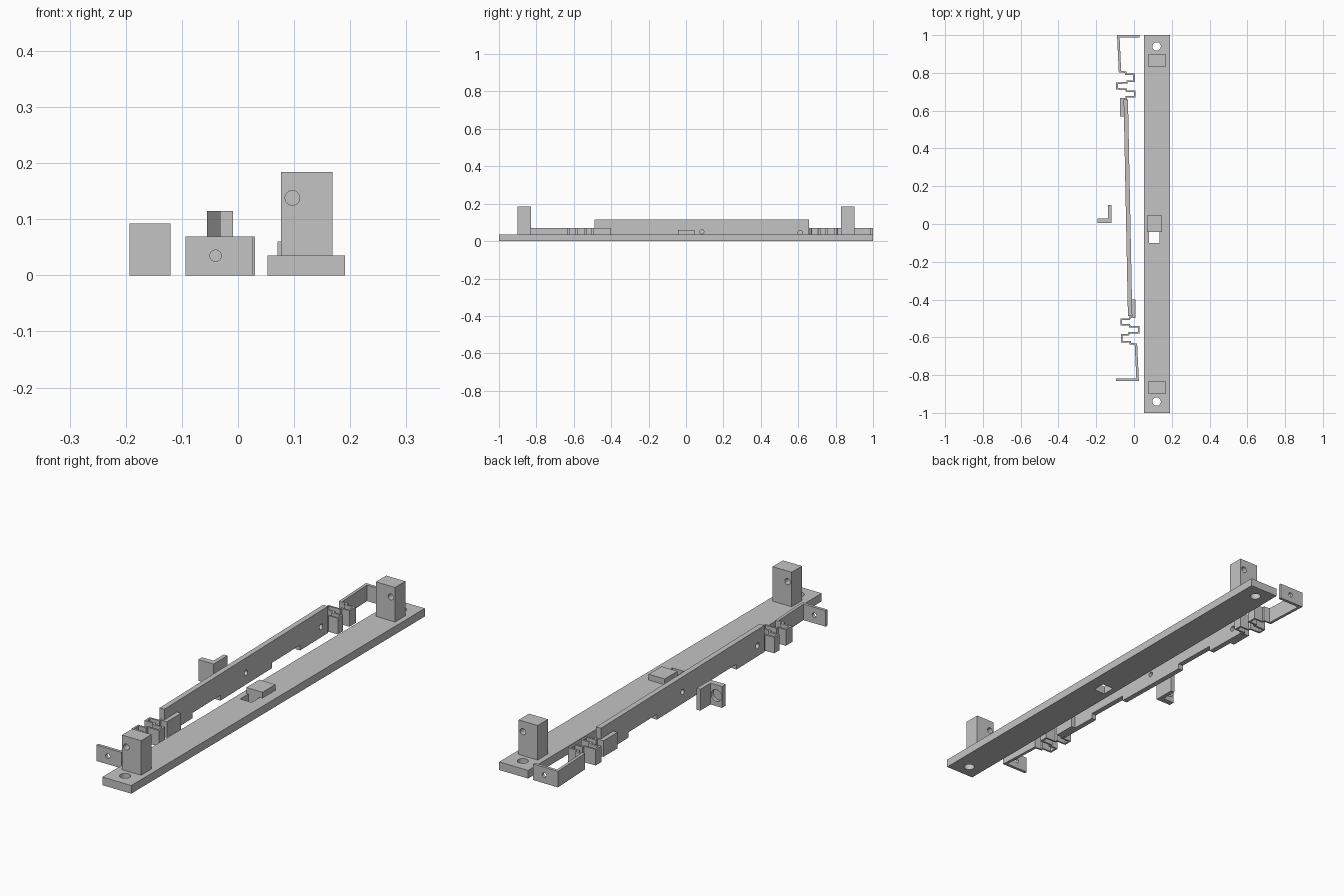
import bpy, bmesh, math
from mathutils import Vector, Matrix

if "Cube" in bpy.data.objects:
    bpy.data.objects.remove(bpy.data.objects["Cube"])

grey = bpy.data.materials.new("plain_grey")
grey.diffuse_color = (0.55, 0.55, 0.55, 1)
grey.use_nodes = True
grey.node_tree.nodes["Principled BSDF"].inputs["Base Color"].default_value = grey.diffuse_color


def finish(name, bm):
    bmesh.ops.recalc_face_normals(bm, faces=bm.faces)
    me = bpy.data.meshes.new(name)
    bm.to_mesh(me)
    bm.free()
    me.materials.append(grey)
    ob = bpy.data.objects.new(name, me)
    bpy.context.collection.objects.link(ob)
    return ob


def prism(name, outline, depth):
    """Extrude a closed outline of 3D points along a vector."""
    bm = bmesh.new()
    face = bm.faces.new([bm.verts.new(p) for p in outline])
    new = bmesh.ops.extrude_face_region(bm, geom=[face])["geom"]
    bmesh.ops.translate(bm, vec=depth,
                        verts=[g for g in new if isinstance(g, bmesh.types.BMVert)])
    return finish(name, bm)


def box(name, x0, x1, y0, y1, z0, z1):
    return prism(name, [(x0, y0, z0), (x1, y0, z0), (x1, y1, z0), (x0, y1, z0)],
                 (0, 0, z1 - z0))


def rod(centre, radius, length, axis):
    bm = bmesh.new()
    bmesh.ops.create_cone(bm, cap_ends=True, segments=32, radius1=radius,
                          radius2=radius, depth=length)
    rot = {"x": Matrix.Rotation(math.pi / 2, 4, "Y"),
           "y": Matrix.Rotation(math.pi / 2, 4, "X"), "z": Matrix()}[axis]
    bm.transform(Matrix.Translation(centre) @ rot)
    return finish("cutter", bm)


def cut(ob, *cutters):
    for c in cutters:
        c.hide_render = True
        mod = ob.modifiers.new("cut", "BOOLEAN")
        mod.operation, mod.solver, mod.object = "DIFFERENCE", "EXACT", c
        bpy.context.view_layer.objects.active = ob
        bpy.ops.object.modifier_apply(modifier=mod.name)
        bpy.data.objects.remove(c, do_unlink=True)


def ribbon(name, path, thick, height):
    """Upright strip of even thickness along a plan path, with mitred corners."""
    pts = [Vector(p) for p in path]
    left, right = [], []
    for i, p in enumerate(pts):
        dirs = []
        if i > 0:
            dirs.append((p - pts[i - 1]).normalized())
        if i < len(pts) - 1:
            dirs.append((pts[i + 1] - p).normalized())
        n = [Vector((-d.y, d.x)) for d in dirs]
        m = (n[0] + n[-1]).normalized()
        off = m * (thick / 2 / m.dot(n[0]))
        left.append(p + off)
        right.append(p - off)
    return prism(name, [(p.x, p.y, 0) for p in left + right[::-1]], (0, 0, height))


# Base rail with two round mounting holes and a square window
base = box("base_rail", 0.053, 0.191, -1, 1, 0, 0.035)
cut(base, rod((0.12, -0.94, 0.02), 0.022, 0.2, "z"),
    rod((0.12, 0.94, 0.02), 0.022, 0.2, "z"),
    box("cutter", 0.08, 0.135, -0.10, -0.043, -0.1, 0.1))
box("centre_block", 0.07, 0.147, -0.043, 0.045, 0.035, 0.06)

# Upright posts, each with a hole on opposite sides
for name, y, hx in (("front_post", -0.865, 0.097), ("rear_post", 0.865, 0.148)):
    post = box(name, 0.077, 0.168, y - 0.035, y + 0.035, 0.035, 0.184)
    cut(post, rod((hx, y, 0.138), 0.013, 0.2, "y"))

# Slanted beam with three feet and three holes
CX, CY, SLOPE = -0.032, 0.085, -0.02
half = [(0.573, 0.115), (0.573, 0), (0.378, 0), (0.378, 0.023), (0.18, 0.023), (0.18, 0)]
prof = half + [(-y, z) for y, z in reversed(half)]
beam = prism("beam", [(CX - 0.0115 + SLOPE * y, CY + y, z) for y, z in prof],
             (0.023, 0, 0))
cut(beam, rod((CX, CY, 0.05), 0.011, 0.2, "x"),
    rod((CX, CY + 0.525, 0.045), 0.012, 0.2, "x"),
    rod((CX, CY - 0.525, 0.045), 0.012, 0.2, "x"))

# Folded spring, arm and joining plate at each end, turned half a circle
H = 0.069
spring_path = [(-0.074, 0.806), (-0.043, 0.804), (-0.043, 0.794), (0, 0.793),
               (0, 0.757), (-0.035, 0.757), (-0.037, 0.747), (-0.09, 0.746),
               (-0.09, 0.715), (-0.042, 0.714), (-0.04, 0.704), (0.003, 0.703),
               (0.003, 0.674), (-0.04, 0.673), (-0.041, 0.663), (-0.064, 0.663)]
turn = (Matrix.Translation((CX, CY, 0)) @ Matrix.Rotation(math.pi, 4, "Z")
        @ Matrix.Translation((-CX, -CY, 0)))
for side in ("rear", "front"):
    arm = ribbon(side + "_arm", [(0.03, 0.9935), (-0.083, 0.9935), (-0.074, 0.802)],
                 0.013, H)
    cut(arm, rod((-0.024, 0.99, 0.035), 0.01, 0.1, "y"))
    spring = ribbon(side + "_spring", spring_path, 0.008, H)
    plate = box(side + "_joining_plate", -0.073, -0.053, 0.57, 0.667, 0, H)
    if side == "front":
        for ob in (arm, spring, plate):
            ob.data.transform(turn)

# Separate angle bracket with a blind hole at the back and a small side hole
bracket = prism("angle_bracket",
                [(-0.193, 0.005, 0), (-0.12, 0.005, 0), (-0.12, 0.10, 0),
                 (-0.138, 0.10, 0), (-0.138, 0.03, 0), (-0.193, 0.03, 0)],
                (0, 0, 0.092))
cut(bracket, rod((-0.166, 0.03, 0.046), 0.025, 0.03, "y"),
    rod((-0.13, 0.072, 0.046), 0.01, 0.1, "x"))

# Smooth only the round hole walls
for ob in bpy.context.scene.objects:
    ob.select_set(True)
bpy.context.view_layer.objects.active = base
bpy.ops.object.shade_smooth_by_angle(angle=math.radians(20))
